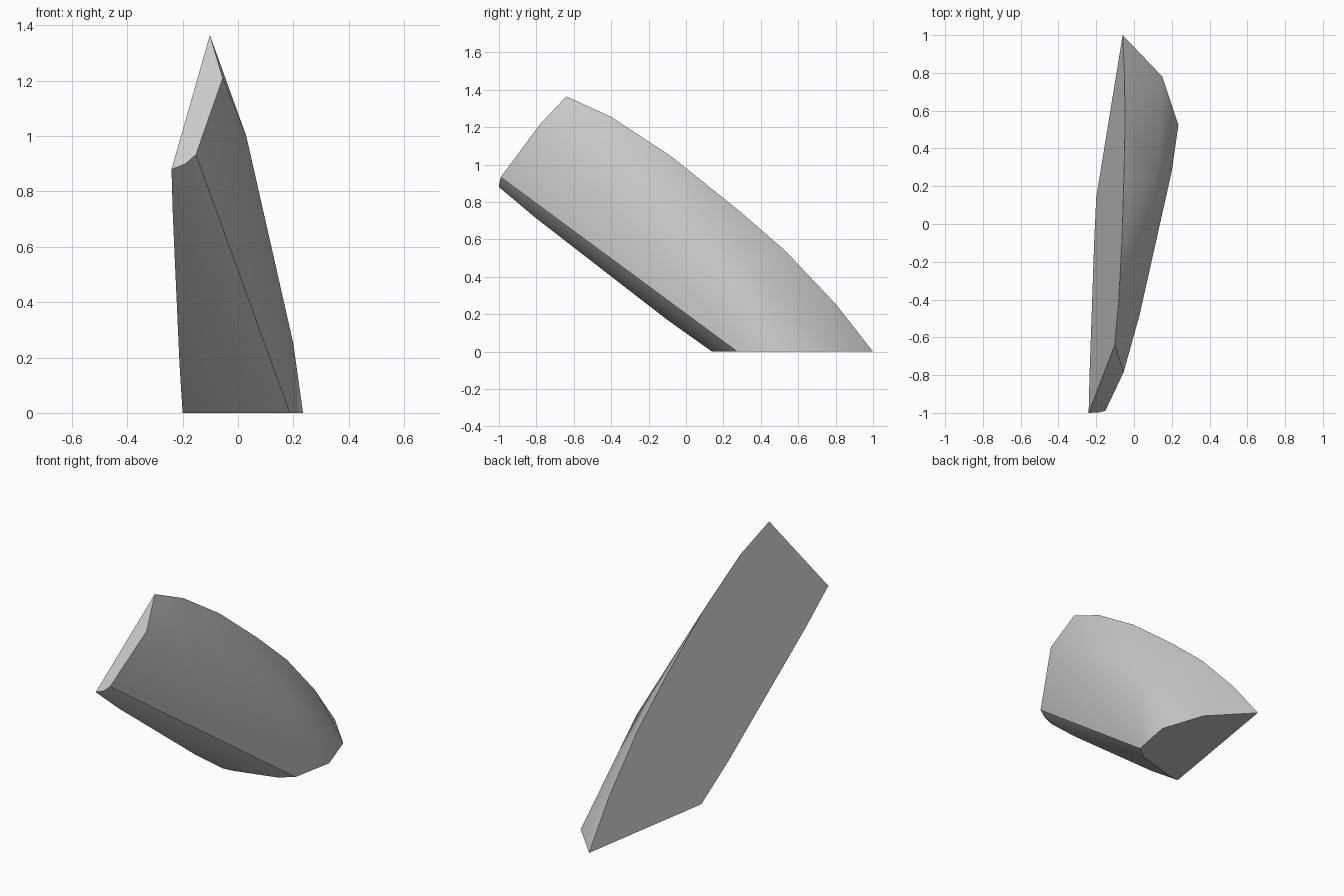
import bpy
import bmesh
import math

if "Cube" in bpy.data.objects:
    bpy.data.objects.remove(bpy.data.objects["Cube"])


def flat_side_x(y, z):
    """x of the flat left side at a given y and z."""
    return -0.06 + (0.14 * (y - 1.0) + 0.142 * z) / 0.86


# Outline of the flat left side (y, z): curved ridge, then the underside edge
left_outline = [
    (1.0, 0.0), (0.80, 0.255), (0.53, 0.54), (0.27, 0.765), (-0.08, 1.045),
    (-0.40, 1.255), (-0.64, 1.365), (-1.0, 0.88), (-0.80, 0.712),
    (-0.10, 0.17), (0.14, 0.0),
]
points = [(flat_side_x(y, z), y, z) for y, z in left_outline]

# Ground outline of the bulging right side
points += [(x, y, 0.0) for x, y in [
    (0.15, 0.78), (0.235, 0.525), (0.187, 0.275), (0.11, 0.215), (-0.135, 0.147)]]

# Broken upper end, then corners across the bulging side
points += [
    (-0.055, -0.785, 1.21), (-0.152, -0.99, 0.933), (-0.19, -0.998, 0.90),
    (0.03, -0.48, 1.0), (0.20, 0.28, 0.25), (0.13, 0.28, 0.50),
]

# Faceted shard as the hull of its corners
bm = bmesh.new()
for p in points:
    bm.verts.new(p)
hull = bmesh.ops.convex_hull(bm, input=bm.verts[:])
spare = {v for v in hull["geom_interior"] + hull["geom_unused"]
         if isinstance(v, bmesh.types.BMVert)}
if spare:
    bmesh.ops.delete(bm, geom=list(spare), context='VERTS')
bmesh.ops.dissolve_limit(bm, angle_limit=math.radians(1.5),
                         verts=bm.verts[:], edges=bm.edges[:])
bmesh.ops.recalc_face_normals(bm, faces=bm.faces[:])

mesh = bpy.data.meshes.new("rock_shard")
bm.to_mesh(mesh)
bm.free()
shard = bpy.data.objects.new("rock_shard", mesh)
bpy.context.collection.objects.link(shard)

# Plain stone colour
stone = bpy.data.materials.new("stone_grey")
stone.diffuse_color = (0.6, 0.6, 0.6, 1.0)
stone.use_nodes = True
stone.node_tree.nodes["Principled BSDF"].inputs["Base Color"].default_value = stone.diffuse_color
mesh.materials.append(stone)

# Soft facets on the bulge, crisp edges around the flat cuts
bpy.context.view_layer.objects.active = shard
shard.select_set(True)
bpy.ops.object.shade_smooth_by_angle(angle=math.radians(30))
